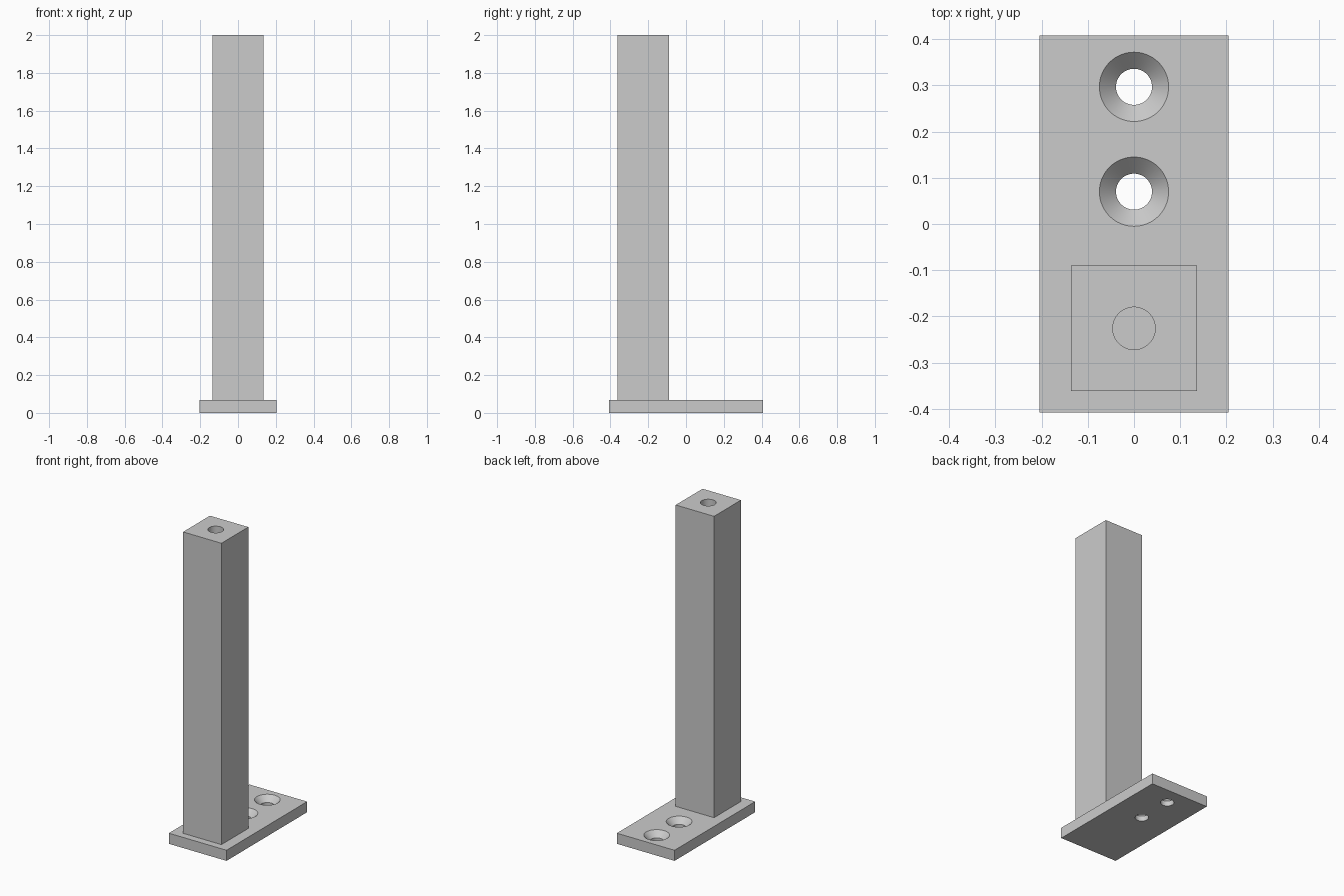
import bpy
import bmesh
import math

cube = bpy.data.objects.get("Cube")
if cube:
    bpy.data.objects.remove(cube, do_unlink=True)

# One plain grey material
GREY = (0.6, 0.6, 0.6, 1.0)
grey = bpy.data.materials.new("plain_grey")
grey.use_nodes = True
grey.diffuse_color = GREY
grey.node_tree.nodes["Principled BSDF"].inputs["Base Color"].default_value = GREY

PLATE_TOP = 0.068
POST_Y = -0.226
SCREW_Y = (0.07, 0.297)
SEGMENTS = 64


def add_object(name, bm):
    bmesh.ops.recalc_face_normals(bm, faces=bm.faces)
    mesh = bpy.data.meshes.new(name)
    bm.to_mesh(mesh)
    bm.free()
    mesh.materials.append(grey)
    obj = bpy.data.objects.new(name, mesh)
    bpy.context.collection.objects.link(obj)
    return obj


def block(name, size, centre):
    bm = bmesh.new()
    bmesh.ops.create_cube(bm, size=1)
    bmesh.ops.scale(bm, vec=size, verts=bm.verts)
    bmesh.ops.translate(bm, vec=centre, verts=bm.verts)
    return add_object(name, bm)


def turned(name, y, profile):
    """Closed solid of revolution from (radius, z) pairs, bottom to top."""
    bm = bmesh.new()
    rings = []
    for r, z in profile:
        angles = [math.tau * i / SEGMENTS for i in range(SEGMENTS)]
        rings.append([bm.verts.new((r * math.cos(a), y + r * math.sin(a), z))
                      for a in angles])
    for low, high in zip(rings, rings[1:]):
        for i in range(SEGMENTS):
            j = (i + 1) % SEGMENTS
            bm.faces.new((low[i], low[j], high[j], high[i]))
    bm.faces.new(rings[0][::-1])
    bm.faces.new(rings[-1])
    return add_object(name, bm)


def cut(target, cutter):
    cutter.hide_render = True
    mod = target.modifiers.new("hole", "BOOLEAN")
    mod.operation = "DIFFERENCE"
    mod.solver = "EXACT"
    mod.object = cutter
    bpy.context.view_layer.objects.active = target
    bpy.ops.object.modifier_apply(modifier=mod.name)
    bpy.data.objects.remove(cutter, do_unlink=True)


def smooth(obj):
    bpy.ops.object.select_all(action="DESELECT")
    obj.select_set(True)
    bpy.context.view_layer.objects.active = obj
    bpy.ops.object.shade_smooth_by_angle(angle=math.radians(30))


# Base plate with two countersunk screw holes
plate = block("base_plate", (0.409, 0.817, PLATE_TOP), (0, 0, PLATE_TOP / 2))
for y in SCREW_Y:
    cut(plate, turned("screw_hole_cutter", y, [
        (0.039, -0.05), (0.039, PLATE_TOP - 0.036),
        (0.075, PLATE_TOP), (0.075, PLATE_TOP + 0.05)]))
smooth(plate)

# Square post with a blind hole in its top
post = block("square_post", (0.272, 0.272, 2 - PLATE_TOP),
             (0, POST_Y, 1 + PLATE_TOP / 2))
cut(post, turned("top_hole_cutter", POST_Y, [(0.046, 1.66), (0.046, 2.05)]))
smooth(post)
